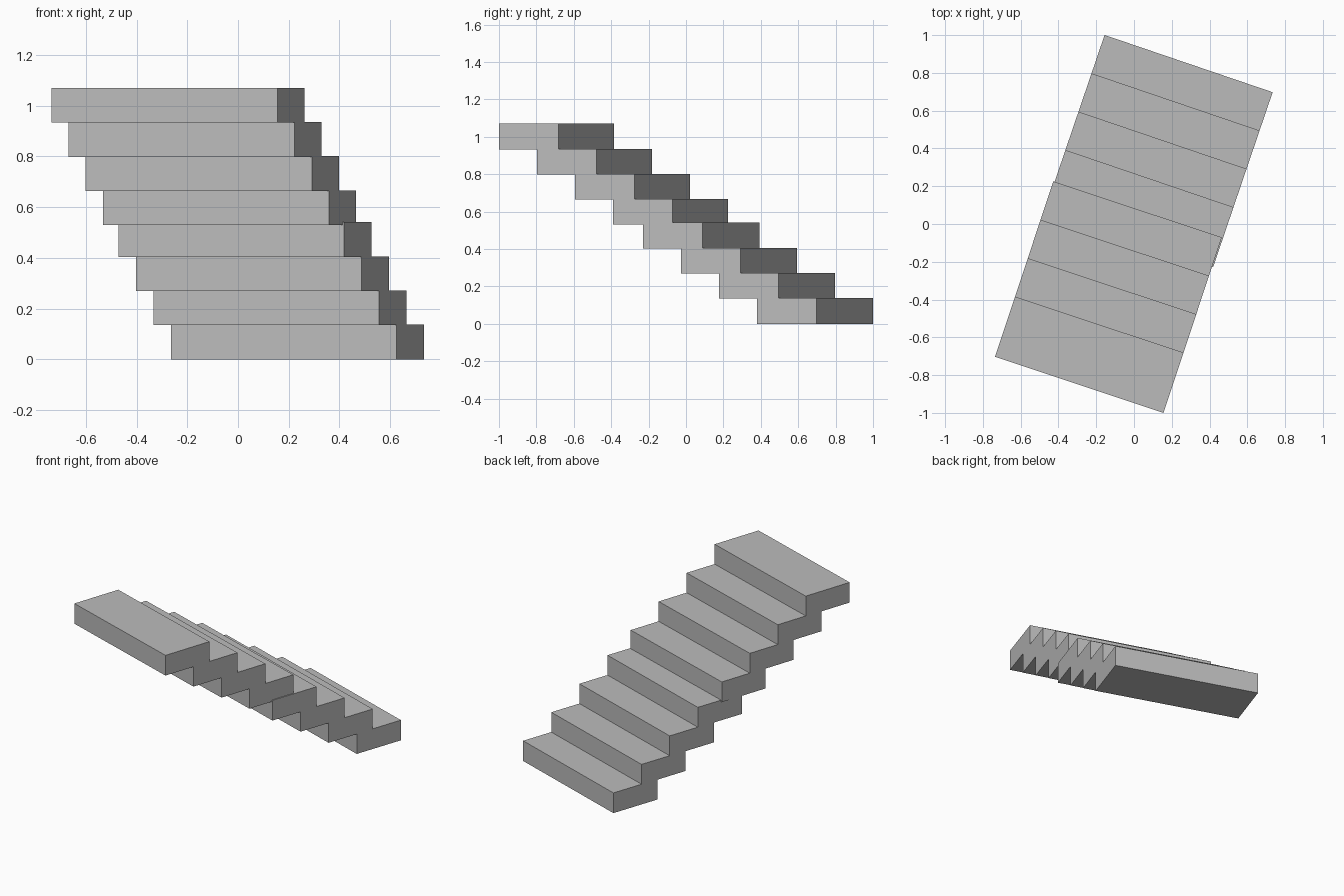
import bpy
import math
from mathutils import Matrix, Vector

cube = bpy.data.objects.get("Cube")
if cube:
    bpy.data.objects.remove(cube, do_unlink=True)

WIDTH, DEPTH, HEIGHT = 0.94, 0.336, 0.137
RUN, RISE = 0.2143, 0.1345

# Plain grey stone
stone = bpy.data.materials.new("grey_stone")
stone.use_nodes = True
grey = (0.5, 0.5, 0.5, 1.0)
stone.diffuse_color = grey
stone.node_tree.nodes["Principled BSDF"].inputs["Base Color"].default_value = grey


def add_step(name, centre, turn):
    """A solid slab step, turned about the vertical axis."""
    bpy.ops.mesh.primitive_cube_add(size=1)
    step = bpy.context.object
    step.name = step.data.name = name
    step.data.transform(Matrix.Diagonal((WIDTH, DEPTH, HEIGHT, 1)))
    step.location = centre
    step.rotation_euler.z = turn
    step.data.materials.append(stone)


def add_flight(name, start, degrees, direction):
    """Four overlapping steps; direction 1 climbs and -1 descends."""
    turn = -math.radians(degrees)
    climb = Vector((math.sin(turn) * RUN, -math.cos(turn) * RUN, RISE))
    for i in range(4):
        add_step(f"{name}_step_{i + 1}", Vector(start) + climb * i * direction, turn)


# Lower flight climbs from the ground, upper flight descends from the top
add_flight("lower_flight", (0.235, 0.69, HEIGHT / 2), 18.8, 1)
add_flight("upper_flight", (-0.237, -0.692, 1.07 - HEIGHT / 2), 18.4, -1)
